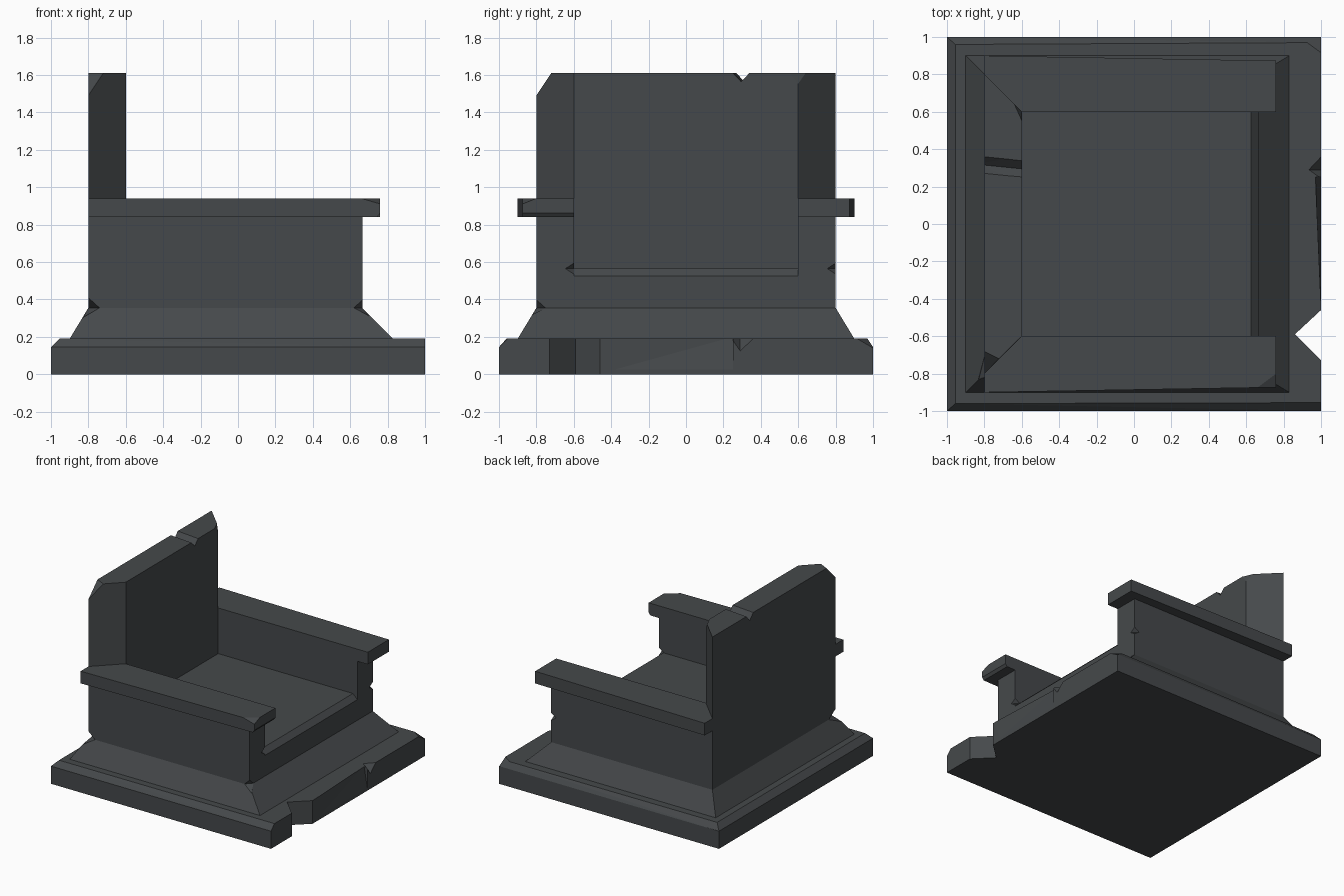
import bpy, bmesh, math
from itertools import product

if "Cube" in bpy.data.objects:
    bpy.data.objects.remove(bpy.data.objects["Cube"])

stone = bpy.data.materials.new("dark_stone")
stone.diffuse_color = (0.06, 0.066, 0.07, 1)
stone.use_nodes = True
stone.node_tree.nodes["Principled BSDF"].inputs["Base Color"].default_value = stone.diffuse_color


def hull(name, pts):
    """Convex flat-faced block from its corner points."""
    bm = bmesh.new()
    for p in pts:
        bm.verts.new(p)
    res = bmesh.ops.convex_hull(bm, input=bm.verts)
    loose = [v for v in bm.verts if not v.link_faces]
    bmesh.ops.delete(bm, geom=loose, context='VERTS')
    bmesh.ops.dissolve_limit(bm, angle_limit=math.radians(0.5), verts=bm.verts, edges=bm.edges)
    bmesh.ops.recalc_face_normals(bm, faces=bm.faces)
    me = bpy.data.meshes.new(name)
    bm.to_mesh(me)
    bm.free()
    me.materials.append(stone)
    ob = bpy.data.objects.new(name, me)
    bpy.context.collection.objects.link(ob)
    return ob


def box(name, xs, ys, zs):
    return hull(name, product(xs, ys, zs))


def prism(outline, z0, z1):
    return [(x, y, z) for x, y in outline for z in (z0, z1)]


def cut(objs, pts):
    """Carve a convex chip out of the given parts."""
    cutter = hull("chip_cutter", pts)
    cutter.hide_render = True
    for ob in objs:
        mod = ob.modifiers.new("chip", 'BOOLEAN')
        mod.operation, mod.solver, mod.object = 'DIFFERENCE', 'EXACT', cutter
        deps = bpy.context.evaluated_depsgraph_get()
        me = bpy.data.meshes.new_from_object(ob.evaluated_get(deps))
        ob.modifiers.clear()
        ob.data = me
    bpy.data.objects.remove(cutter)


# Slab with bevelled top on three sides
base = hull("base_slab", prism([(-1, -1), (1, -1), (1, 1), (-1, 1)], 0, 0.145)
            + [(-.955, -.96, .19), (1, -.955, .19), (1, .97, .19), (-.955, .96, .19)])

# Flared plinth
plinth = hull("plinth", [(x, y, .19) for x in (-.9, .83) for y in (-.9, .9)]
              + [(x, y, .355) for x in (-.8, .665) for y in (-.8, .8)])

# Seat with bevelled front edge
seat = hull("seat", [(x, y, z) for y in (-.6, .6) for x, z in
            ((-.6, .355), (.665, .355), (.665, .525), (.625, .565), (-.6, .565))])

# Side walls and armrests
walls, rests = {}, {}
for side, s in (("front", -1), ("back", 1)):
    walls[s] = box(side + "_side_wall", (-.8, .665), (s * .6, s * .8), (.355, .84))
    rests[s] = hull(side + "_armrest", prism(
        [(-.8, s * .6), (.76, s * .6), (.76, s * .873), (-.8, s * .9)], .84, .94))

# Backrest: lower panel and angled upper slab
box("lower_back", (-.8, -.6), (-.6, .6), (.355, .94))
back = hull("backrest", prism([(-.8, -.8), (-.6, -.6), (-.6, .6), (-.8, .8)], .94, 1.61))

# Backrest chips: top groove, broken corner, small nick
cut([back], [(-.85, .24, 1.65), (-.85, .40, 1.65), (-.85, .32, 1.56),
             (-.55, .21, 1.65), (-.55, .37, 1.65), (-.55, .29, 1.565)])
cut([back], [(-.8001, -.8001, 1.49), (-.8001, -.68, 1.611), (-.72, -.72, 1.611),
             (-.9, -.9, 1.49), (-.9, -.63, 1.611), (-.65, -.755, 1.611),
             (-.8, -.9, 1.75)])
cut([back], [(-.64, .64, 1.611), (-.599, .55, 1.611), (-.599, .601, 1.55),
             (-.55, .65, 1.65)])

# Slab chips: through notch, edge wear, edge nick, corner
cut([base], prism([(.86, -.59), (1.07, -.395), (1.07, -.80)], -.1, .3))
cut([base], [(.97, .25, .2), (1, -.45, .2), (1.001, .25, .02),
             (1.001, -.4, .02), (1.1, .25, .2), (1.1, -.4, .2)])
cut([base], [(.93, .29, .195), (1.01, .23, .2), (1.01, .38, .2), (1.01, .29, .115)])
cut([base], [(.9, .98, .195), (1.01, .9, .195), (1.01, 1.01, .13), (1.1, 1.1, .2)])

# Wall-foot chips
cut([walls[-1], plinth], [(-.80, -.801, .41), (-.74, -.80, .355), (-.80, -.71, .355),
                          (-.83, -.83, .30), (-.9, -.9, .36)])
cut([walls[-1], plinth], [(.666, -.801, .40), (.62, -.80, .355), (.666, -.75, .355),
                          (.70, -.825, .31), (.75, -.87, .36)])

# Nicks in the front edges of the walls
cut([walls[1]], [(.67, .75, .565), (.61, .81, .565), (.68, .81, .61), (.68, .81, .52)])
cut([walls[-1]], [(.67, -.65, .565), (.61, -.59, .565), (.68, -.59, .61), (.68, -.59, .52)])

# Worn armrest end: top corner and underside
cut([rests[-1]], [(.65, -.88, .941), (.77, -.79, .941), (.77, -.88, .905), (.8, -.95, .96)])
cut([rests[-1]], [(x, y, z) for y in (-1, -.5) for x, z in
                  ((.74, .835), (.765, .868), (.8, .83))])
